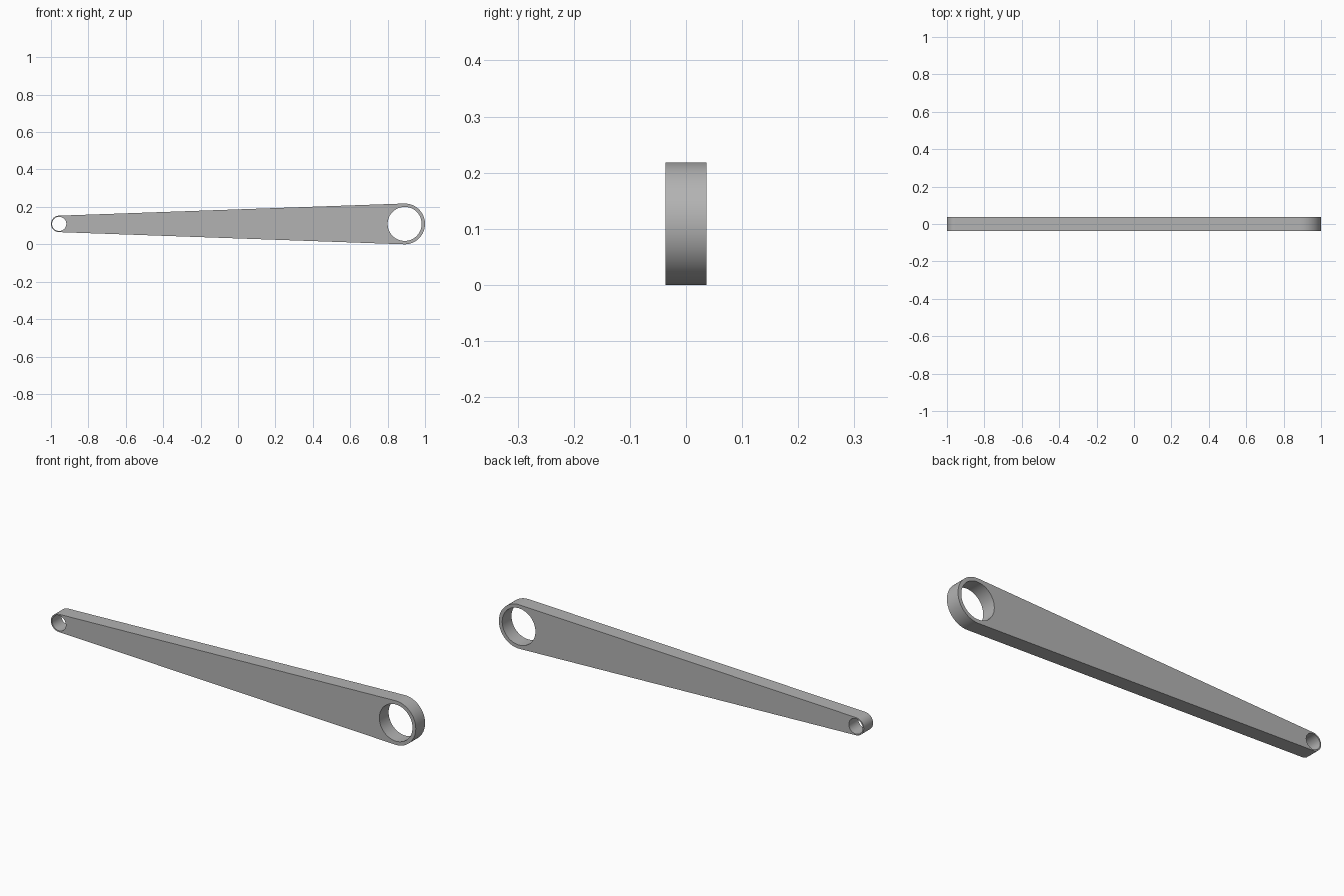
import bpy
import bmesh
from math import asin, cos, pi, radians, sin

cube = bpy.data.objects.get("Cube")
if cube:
    bpy.data.objects.remove(cube, do_unlink=True)

BIG_X, BIG_R, BIG_HOLE = 0.891, 0.109, 0.091
SMALL_X, SMALL_R, SMALL_HOLE = -0.956, 0.044, 0.038
HALF_THICKNESS = 0.0365
STEPS = 48


def arc(x, radius, start, end, steps=STEPS):
    angles = [start + (end - start) * i / steps for i in range(steps + 1)]
    return [(x + radius * cos(a), radius * sin(a)) for a in angles]


def add_loop(curve, points):
    spline = curve.splines.new("POLY")
    spline.points.add(len(points) - 1)
    for point, (x, y) in zip(spline.points, points):
        point.co = (x, y, 0, 1)
    spline.use_cyclic_u = True


# Tapered outline: two round ends joined by their common tangents
tangent = pi / 2 + asin((BIG_R - SMALL_R) / (BIG_X - SMALL_X))
profile = bpy.data.curves.new("link_arm", "CURVE")
profile.dimensions = "2D"
profile.fill_mode = "BOTH"
profile.extrude = HALF_THICKNESS
add_loop(profile, arc(BIG_X, BIG_R, -tangent, tangent)
         + arc(SMALL_X, SMALL_R, tangent, 2 * pi - tangent))

# Through holes
for x, radius in ((BIG_X, BIG_HOLE), (SMALL_X, SMALL_HOLE)):
    add_loop(profile, arc(x, radius, 0, 2 * pi)[:-1])

# Stand the arm upright and turn it into a mesh
arm = bpy.data.objects.new("link_arm", profile)
bpy.context.collection.objects.link(arm)
arm.rotation_euler.x = pi / 2
arm.location.z = BIG_R
bpy.ops.object.select_all(action="DESELECT")
arm.select_set(True)
bpy.context.view_layer.objects.active = arm
bpy.ops.object.convert(target="MESH")
bpy.ops.object.transform_apply(location=True, rotation=True, scale=True)

# Weld the caps to the walls
bm = bmesh.new()
bm.from_mesh(arm.data)
bmesh.ops.remove_doubles(bm, verts=bm.verts, dist=0.0001)
bmesh.ops.recalc_face_normals(bm, faces=bm.faces)
bm.to_mesh(arm.data)
bm.free()
bpy.ops.object.shade_smooth_by_angle(angle=radians(30))

# Plain grey metal
grey = bpy.data.materials.new("grey_metal")
grey.use_nodes = True
colour = (0.45, 0.45, 0.45, 1)
grey.diffuse_color = colour
grey.node_tree.nodes["Principled BSDF"].inputs["Base Color"].default_value = colour
arm.data.materials.clear()
arm.data.materials.append(grey)
